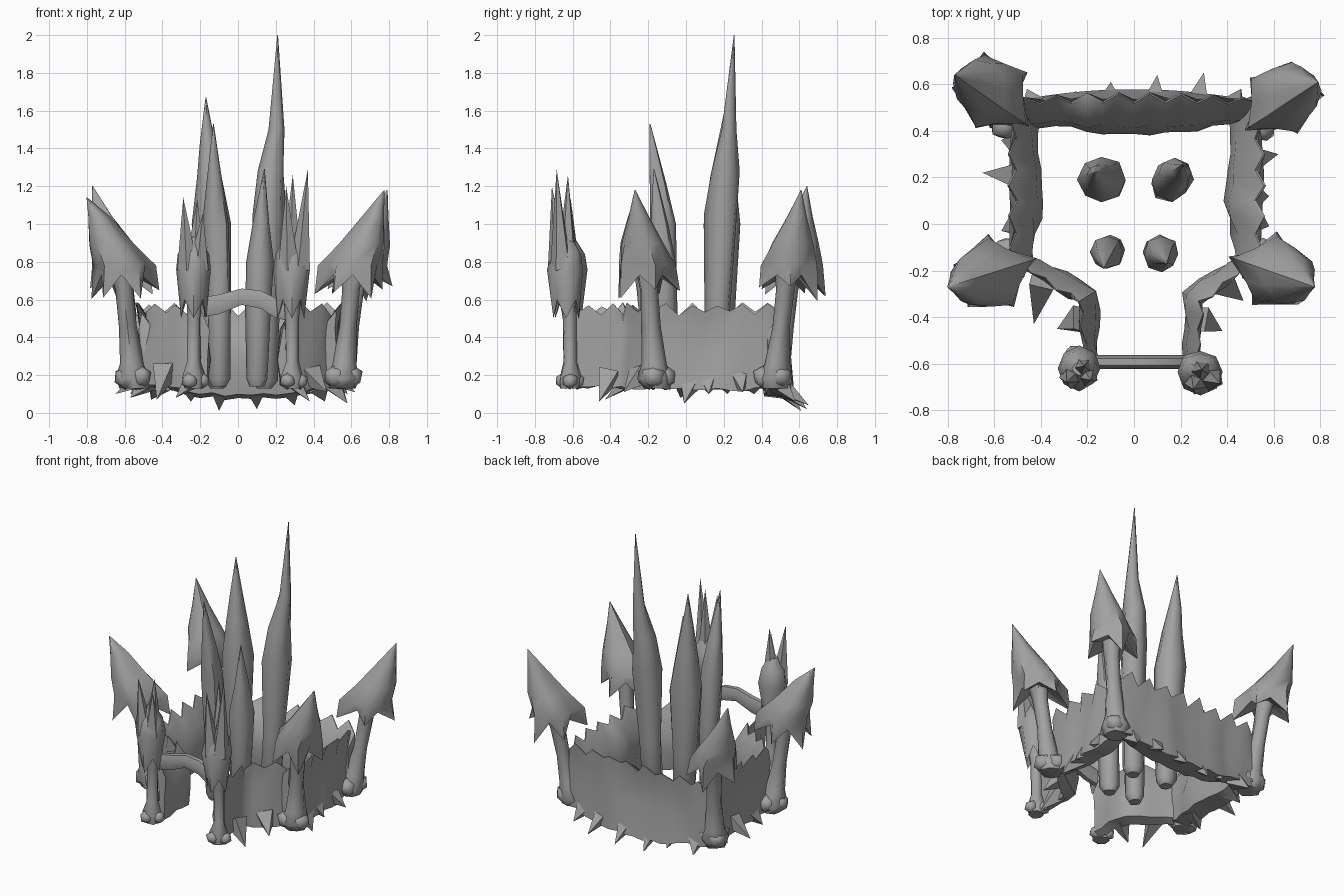
import bpy, bmesh, math, random
from mathutils import Vector as V

if "Cube" in bpy.data.objects:
    bpy.data.objects.remove(bpy.data.objects["Cube"])

random.seed(4)
stone = bpy.data.materials.new("dark_stone")
stone.diffuse_color = (0.36, 0.36, 0.36, 1)
stone.use_nodes = True
stone.node_tree.nodes["Principled BSDF"].inputs["Base Color"].default_value = stone.diffuse_color


def finish(bm, name, angle=40):
    bmesh.ops.recalc_face_normals(bm, faces=bm.faces)
    me = bpy.data.meshes.new(name)
    bm.to_mesh(me)
    bm.free()
    me.materials.append(stone)
    ob = bpy.data.objects.new(name, me)
    bpy.context.collection.objects.link(ob)
    bpy.ops.object.select_all(action='DESELECT')
    ob.select_set(True)
    bpy.context.view_layer.objects.active = ob
    bpy.ops.object.shade_smooth_by_angle(angle=math.radians(angle))


def skin(bm, rings):
    """Bridge equal-length rings of points and close both ends."""
    rows = [[bm.verts.new(p) for p in r] for r in rings]
    n = len(rows[0])
    for a, b in zip(rows, rows[1:]):
        for i in range(n):
            j = (i + 1) % n
            bm.faces.new((a[i], a[j], b[j], b[i]))
    bm.faces.new(rows[0])
    bm.faces.new(rows[-1])


def ring(x, y, z, r, n=7, jit=0.12):
    pts = []
    for i in range(n):
        a = 2 * math.pi * i / n
        k = r * (1 + random.uniform(-jit, jit))
        pts.append(V((x + k * math.cos(a), y + k * math.sin(a), z)))
    return pts


def column(bm, levels, n=7, jit=0.12):
    skin(bm, [ring(*l, n=n, jit=jit) for l in levels])


def spike(bm, base, tip, r, n=4):
    base, tip = V(base), V(tip)
    d = (tip - base).normalized()
    u = d.orthogonal().normalized()
    w = d.cross(u)
    pts = [bm.verts.new(base + r * (u * math.cos(2 * math.pi * i / n) + w * math.sin(2 * math.pi * i / n)))
           for i in range(n)]
    t = bm.verts.new(tip)
    for i in range(n):
        bm.faces.new((pts[i], pts[(i + 1) % n], t))
    bm.faces.new(pts)


def lump(bm, p, s):
    res = bmesh.ops.create_icosphere(bm, subdivisions=1, radius=1)
    for v in res['verts']:
        v.co = V(p) + v.co * s * random.uniform(.88, 1.1)


def wall(name, path, thick, sag, spikes):
    """Ragged wall along a counter-clockwise path; spikes are (base, tip) thorns."""
    pts = []
    for a, b in zip(path, path[1:]):
        a, b = V(a), V(b)
        k = max(2, round((b - a).length / 0.07))
        pts += [a.lerp(b, i / k) for i in range(k)]
    pts.append(V(path[-1]))
    bm = bmesh.new()
    rings, m = [], len(pts) - 1
    for i, p in enumerate(pts):
        d = (pts[min(i + 1, m)] - pts[max(i - 1, 0)]).normalized()
        out = V((d.y, -d.x))
        s = math.sin(math.pi * i / m)
        t = thick * (0.6 + 0.4 * s)
        j = lambda: random.uniform(-.014, .014)
        top = (0.575 if i % 2 else 0.525) + j()
        lean = .04 * t / .14 if i % 2 else 0
        low = 0.14 - sag * s + j()
        sec = [(-.45 * t, low + .02), (.5 * t + sag * s * .5, low), (.5 * t + j(), .3), (.42 * t + j(), .45),
               (.36 * t + lean, top), (.3 * t + lean, top), (-.45 * t + j(), .44), (-.6 * t + j(), .28)]
        rings.append([V((p.x + out.x * o, p.y + out.y * o, z)) for o, z in sec])
    skin(bm, rings)
    # thorns grow out of the wall foot
    for b, t in spikes:
        spike(bm, b, t, .075)
    finish(bm, name, 50)


# Curtain walls with thorns along the lower edge
wall("back_wall", [(.54, .485), (0, .475), (-.54, .485)], .14, .065,
     [((x, .485, .16), (x + dx, y, z)) for x, dx, y, z in
      [(-.42, -.04, .58, .07), (-.25, .0, .57, .06), (-.1, .0, .61, .01), (.09, .01, .64, .02),
       (.27, .03, .65, .04), (.42, .04, .58, .06)]])
wall("right_wall", [(.49, -.18), (.475, .1), (.485, .5)], .14, .02,
     [((.49, .28, .2), (.62, .3, .11)), ((.49, .02, .17), (.58, -.01, .05)), ((.49, .12, .19), (.58, .12, .1))])
wall("left_wall", [(-.475, .5), (-.465, .1), (-.485, -.18)], .12, .02,
     [((-.48, .21, .2), (-.65, .22, .1)), ((-.48, .0, .17), (-.57, -.03, .08)), ((-.48, .35, .18), (-.57, .36, .1))])
wall("gate_wall_right", [(.25, -.58), (.255, -.32), (.48, -.15)], .075, .01,
     [((.27, -.41, .2), (.38, -.46, .06)), ((.38, -.24, .2), (.47, -.33, .11))])
wall("gate_wall_left", [(-.48, -.15), (-.2, -.31), (-.18, -.58)], .075, .01,
     [((-.39, -.24, .22), (-.43, -.43, .07)), ((-.22, -.41, .2), (-.33, -.45, .08))])

# Arch over the gate
bm = bmesh.new()
arch = [(-.18, .56, .06), (-.1, .575, .06), (.02, .615, .05), (.12, .6, .055), (.19, .56, .06), (.26, .53, .05)]
skin(bm, [[V((x, -.592 + .03 * math.cos(a), z + h * math.sin(a)))
           for a in (math.pi * k / 3 for k in range(6))] for x, z, h in arch])
finish(bm, "gate_arch", 60)


# Four leaning corner towers: bone-like shaft and thorned hood
def tower(name, foot, head, tip):
    fx, fy = foot
    hx, hy = head
    bm = bmesh.new()
    lev = []
    for t, r in [(0, .07), (.08, .09), (.2, .062), (.5, .048), (.8, .048), (1, .065)]:
        lev.append((fx + (hx - fx) * t, fy + (hy - fy) * t, .13 + .65 * t, r))
    column(bm, lev, 8)
    for k in range(3):
        a = k * 2.1 + math.atan2(fy, fx)
        lump(bm, (fx + .05 * math.cos(a), fy + .05 * math.sin(a), .19), .065)
    finish(bm, name + "_shaft", 60)

    # hood levels: height and radius at thorns, then at the gaps, then shift toward the tip
    bm = bmesh.new()
    a0 = math.atan2(-hy, -hx)
    rows = []
    for z, rs, z2, rg, f in [(.74, .05, .74, .05, 0), (.61, .18, .73, .11, 0), (.78, .165, .79, .135, 0),
                             (.89, .12, .9, .11, .34), (1.04, .058, 1.04, .053, .68), (tip[2], .002, tip[2], .002, 1)]:
        cx, cy = hx + (tip[0] - hx) * f, hy + (tip[1] - hy) * f
        row = []
        for i in range(10):
            a = a0 + math.pi * i / 5
            r, zz = (rg, z2) if i % 2 else (rs * (1.2 if i == 0 else random.uniform(.9, 1)), z)
            if z == .61 and not i % 2:
                zz += random.uniform(-.02, .06)
            row.append(V((cx + r * math.cos(a), cy + r * math.sin(a), zz)))
        rows.append(row)
    skin(bm, rows)
    finish(bm, name + "_hood", 55)


tower("front_right_tower", (.55, -.16), (.61, -.21), (.775, -.27, 1.18))
tower("front_left_tower", (-.55, -.16), (-.62, -.22), (-.8, -.27, 1.14))
tower("back_right_tower", (.54, .465), (.64, .54), (.79, .61, 1.18))
tower("back_left_tower", (-.55, .47), (-.61, .565), (-.77, .64, 1.2))


# Two gate towers with clawed heads
def gate_tower(name, x, y, tips):
    bm = bmesh.new()
    column(bm, [(x, y + .02, .13, .05), (x, y + .02, .19, .06), (x, y + .02, .27, .036),
                (x, y + .02, .5, .036), (x, y, .7, .05)])
    for k in range(3):
        lump(bm, (x + .045 * math.cos(k * 2.1), y + .02 + .045 * math.sin(k * 2.1), .17), .045)
    finish(bm, name + "_shaft", 60)
    bm = bmesh.new()
    rows = []
    for z, r, drop in [(.66, .03, 0), (.6, .07, .1), (.76, .096, 0), (.86, .08, .02), (.93, .03, 0)]:
        rw = ring(x, y, z, r, n=8, jit=.08)
        for i in range(0, 8, 2):
            rw[i].z -= drop
        rows.append(rw)
    skin(bm, rows)
    for dx, dy, z in tips:
        spike(bm, (x + dx * .5, y + dy * .5, .76), (x + dx, y + dy, z), .06, 5)
    finish(bm, name + "_head", 55)


gate_tower("gate_tower_right", .285, -.635, [(.085, -.05, 1.29), (.005, .01, 1.26), (-.03, -.075, 1.2)])
gate_tower("gate_tower_left", -.235, -.62, [(-.055, -.06, 1.14), (.02, .01, 1.13), (.05, -.05, 1.06)])


# Inner spires, each a list of x, y, z, radius from foot to tip
def spire(name, levels):
    bm = bmesh.new()
    column(bm, levels, 8, .1)
    finish(bm, name, 55)


spire("tall_spire", [(.14, .16, .13, .04), (.14, .16, .17, .065), (.15, .17, .55, .07), (.165, .19, 1.05, .088),
                     (.175, .21, 1.28, .07), (.205, .225, 1.5, .04), (.21, .255, 2, .002)])
spire("back_left_spire", [(-.11, .18, .13, .04), (-.11, .18, .17, .065), (-.12, .18, .55, .08), (-.14, .19, 1, .1),
                          (-.15, .2, 1.25, .065), (-.16, .21, 1.42, .042), (-.17, .22, 1.67, .002)])
spire("front_left_spire", [(-.1, -.11, .14, .04), (-.1, -.11, .18, .06), (-.1, -.11, .55, .062), (-.115, -.12, 1, .07),
                           (-.125, -.15, 1.22, .045), (-.13, -.19, 1.53, .002)])
spire("front_right_spire", [(.1, -.12, .14, .04), (.1, -.12, .18, .06), (.11, -.12, .55, .07), (.12, -.13, .8, .075),
                            (.125, -.14, 1, .045), (.14, -.17, 1.29, .002)])
